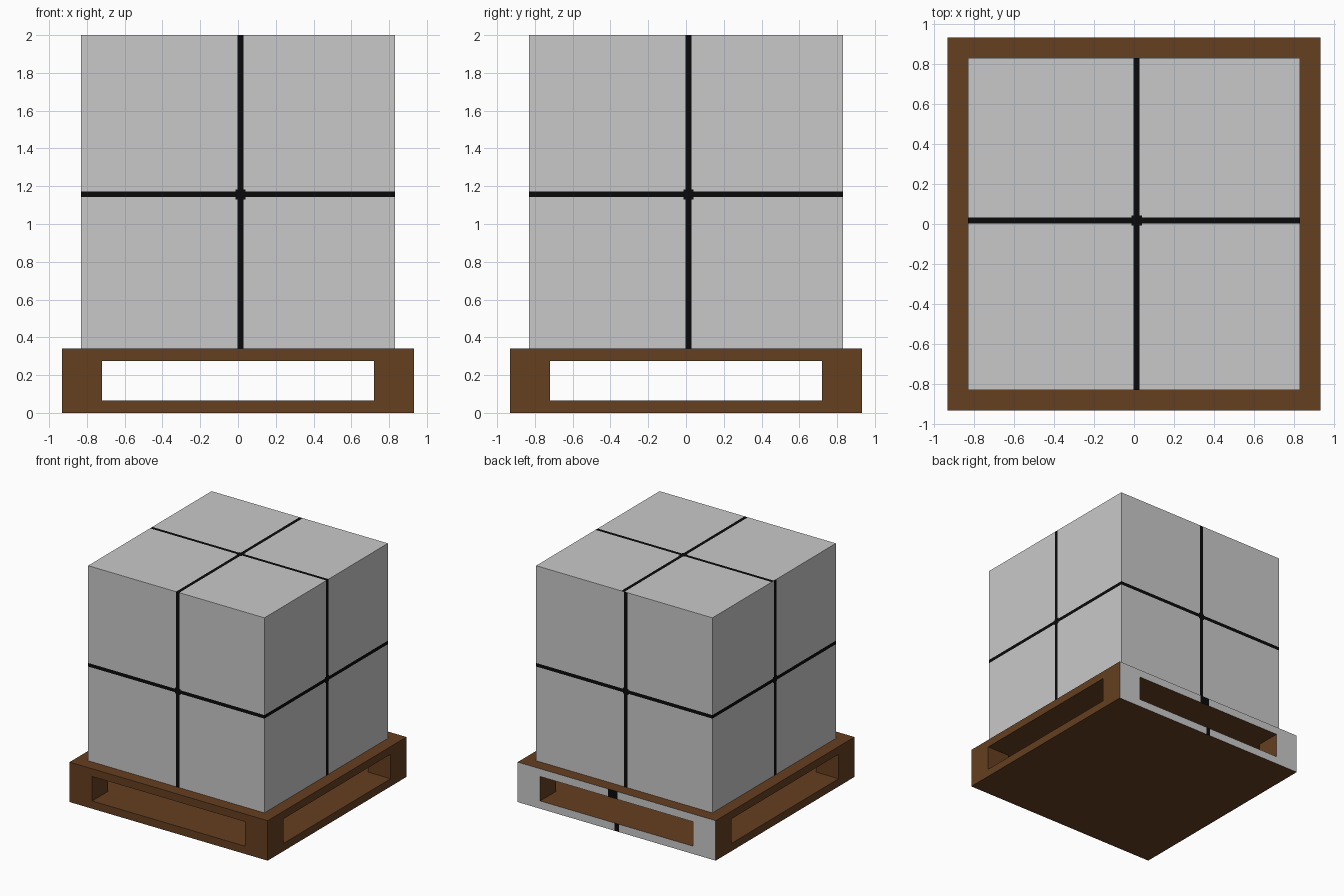
import bpy, bmesh, math
from mathutils import Matrix, Vector

if "Cube" in bpy.data.objects:
    bpy.data.objects.remove(bpy.data.objects["Cube"])


def material(name, rgb):
    m = bpy.data.materials.new(name)
    m.diffuse_color = (*rgb, 1)
    m.use_nodes = True
    m.node_tree.nodes["Principled BSDF"].inputs["Base Color"].default_value = m.diffuse_color
    return m


WOOD = material("brown wood", (0.130, 0.050, 0.0145))
GREY = material("light grey", (0.584, 0.584, 0.584))
BLACK = material("black strap", (0.003, 0.003, 0.003))


def finish(bm, name, mats):
    bmesh.ops.remove_doubles(bm, verts=bm.verts, dist=1e-5)
    me = bpy.data.meshes.new(name)
    bm.to_mesh(me)
    bm.free()
    for m in mats:
        me.materials.append(m)
    ob = bpy.data.objects.new(name, me)
    bpy.context.collection.objects.link(ob)
    return ob


# Crate: five square panels, each cut into a grid with a painted strap cross
H, ZC = 0.83, 1.17          # half size and centre height of the crate
STRAP, KNOT = 0.015, 0.026  # half widths


def panel(bm, matrix, cu, cv, painted=True):
    def cuts(c):
        return [-H, c - KNOT, c - STRAP, c + STRAP, c + KNOT, H]
    us, vs = cuts(cu), cuts(cv)
    if not painted:
        us = vs = [-H, H]
    grid = [[bm.verts.new(matrix @ Vector((u, v, H))) for v in vs] for u in us]
    for i in range(len(us) - 1):
        for j in range(len(vs) - 1):
            f = bm.faces.new((grid[i][j], grid[i + 1][j],
                              grid[i + 1][j + 1], grid[i][j + 1]))
            dark = i == 2 or j == 2 or (i in (1, 3) and j in (1, 3))
            f.material_index = int(painted and dark)


bm = bmesh.new()
lift = Matrix.Translation((0, 0, ZC))
for k in range(4):
    turn = Matrix.Rotation(k * math.pi / 2, 4, 'Z')
    panel(bm, lift @ turn @ Matrix.Rotation(math.pi / 2, 4, 'X'), 0.0135, -0.013)
panel(bm, lift, 0.0135, 0.0175)
panel(bm, lift @ Matrix.Rotation(math.pi, 4, 'X'), 0, 0, painted=False)
finish(bm, "strapped_crate", [GREY, BLACK])

# Pallet: two decks on four corner posts, as the outer skin of a cell lattice
P, Q = 0.9325, 0.72
XS = [-P, -Q, -0.02, -0.007, 0.02, 0.08, Q, P]
YS = [-P, -Q, Q, P]
ZS = [0, 0.066, 0.274, 0.34]
AXES = (XS, YS, ZS)


def solid(c):
    if any(not 0 <= c[a] < len(AXES[a]) - 1 for a in range(3)):
        return False
    post = c[0] in (0, len(XS) - 2) and c[1] in (0, len(YS) - 2)
    return c[2] != 1 or post


bm = bmesh.new()
for i in range(len(XS) - 1):
    for j in range(len(YS) - 1):
        for k in range(len(ZS) - 1):
            cell = (i, j, k)
            if not solid(cell):
                continue
            for a in range(3):
                for s in (0, 1):
                    nb = list(cell)
                    nb[a] += 2 * s - 1
                    if solid(nb):
                        continue
                    b, c = (a + 1) % 3, (a + 2) % 3
                    loop = [(0, 0), (1, 0), (1, 1), (0, 1)]
                    if not s:
                        loop.reverse()
                    vs = []
                    for db, dc in loop:
                        p = [0, 0, 0]
                        p[a] = AXES[a][cell[a] + s]
                        p[b] = AXES[b][cell[b] + db]
                        p[c] = AXES[c][cell[c] + dc]
                        vs.append(bm.verts.new(p))
                    bm.faces.new(vs)
bmesh.ops.remove_doubles(bm, verts=bm.verts, dist=1e-5)
bm.normal_update()

# Rear face is grey with two black strap marks
for f in bm.faces:
    m = f.calc_center_median()
    if f.normal.y > 0.9 and m.y > P - 0.01:
        upper = m.z > 0.27 and -0.007 < m.x < 0.08
        lower = m.z < 0.07 and -0.02 < m.x < 0.02
        f.material_index = 2 if upper or lower else 1
finish(bm, "pallet", [WOOD, GREY, BLACK])
